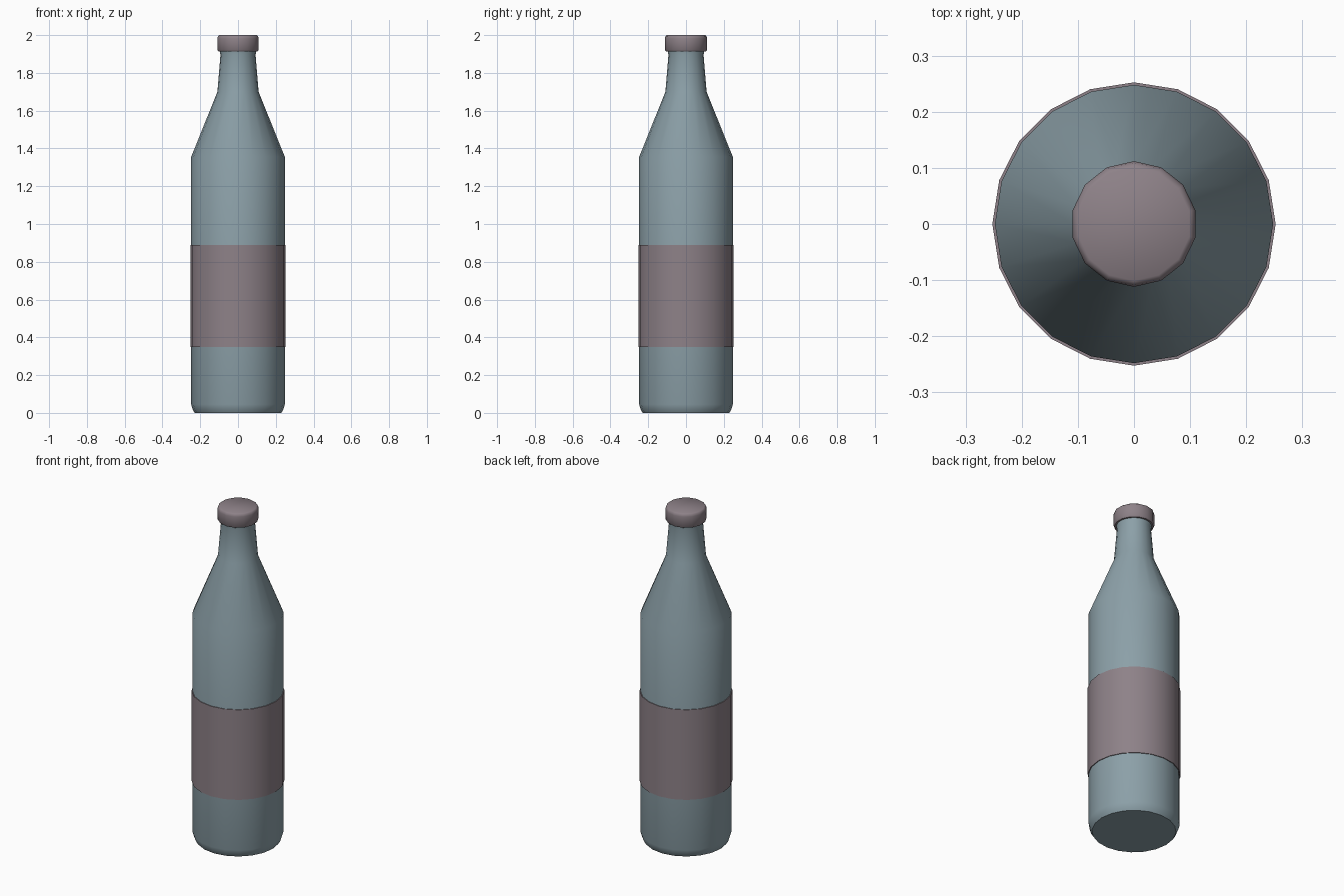
import bpy, bmesh, math

if "Cube" in bpy.data.objects:
    bpy.data.objects.remove(bpy.data.objects["Cube"])


def material(name, colour):
    mat = bpy.data.materials.new(name)
    mat.diffuse_color = (*colour, 1)
    mat.use_nodes = True
    mat.node_tree.nodes["Principled BSDF"].inputs["Base Color"].default_value = mat.diffuse_color
    return mat


glass = material("blue_grey_glass", (0.262, 0.352, 0.392))
mauve = material("dusty_mauve", (0.270, 0.222, 0.247))


def lathe(name, profile, sides, mat, start=0.0, closed=False):
    """Spin a (radius, z) profile; cap its ends, or join them into a ring."""
    bm = bmesh.new()
    angles = [start + math.tau * i / sides for i in range(sides)]
    rings = [[bm.verts.new((r * math.cos(a), r * math.sin(a), z)) for a in angles]
             for r, z in profile]
    pairs = list(zip(rings, rings[1:]))
    if closed:
        pairs.append((rings[-1], rings[0]))
    else:
        bm.faces.new(rings[0][::-1])
        bm.faces.new(rings[-1])
    for low, high in pairs:
        for i in range(sides):
            j = (i + 1) % sides
            bm.faces.new((low[i], low[j], high[j], high[i]))
    bmesh.ops.recalc_face_normals(bm, faces=bm.faces)
    mesh = bpy.data.meshes.new(name)
    bm.to_mesh(mesh)
    bm.free()
    mesh.materials.append(mat)
    obj = bpy.data.objects.new(name, mesh)
    bpy.context.collection.objects.link(obj)
    bpy.ops.object.select_all(action='DESELECT')
    obj.select_set(True)
    bpy.context.view_layer.objects.active = obj
    bpy.ops.object.shade_smooth_by_angle(angle=math.radians(40))
    return obj


# Bottle: chamfered foot, straight body, sloping shoulder and slim neck
lathe("bottle", [(0.229, 0), (0.240, 0.018), (0.248, 0.045), (0.248, 1.355),
                 (0.109, 1.70), (0.093, 1.895), (0.098, 1.925)], 20, glass)

# Label: thin sleeve wrapped around the body
lathe("label", [(0.2465, 0.35), (0.2525, 0.35), (0.2525, 0.89), (0.2465, 0.89)],
      20, mauve, closed=True)

# Cap: fourteen-sided disc with softened rims
lathe("cap", [(0.106, 1.914), (0.112, 1.921), (0.112, 1.982), (0.109, 1.994),
              (0.101, 2.0)], 14, mauve, start=math.pi / 2)
